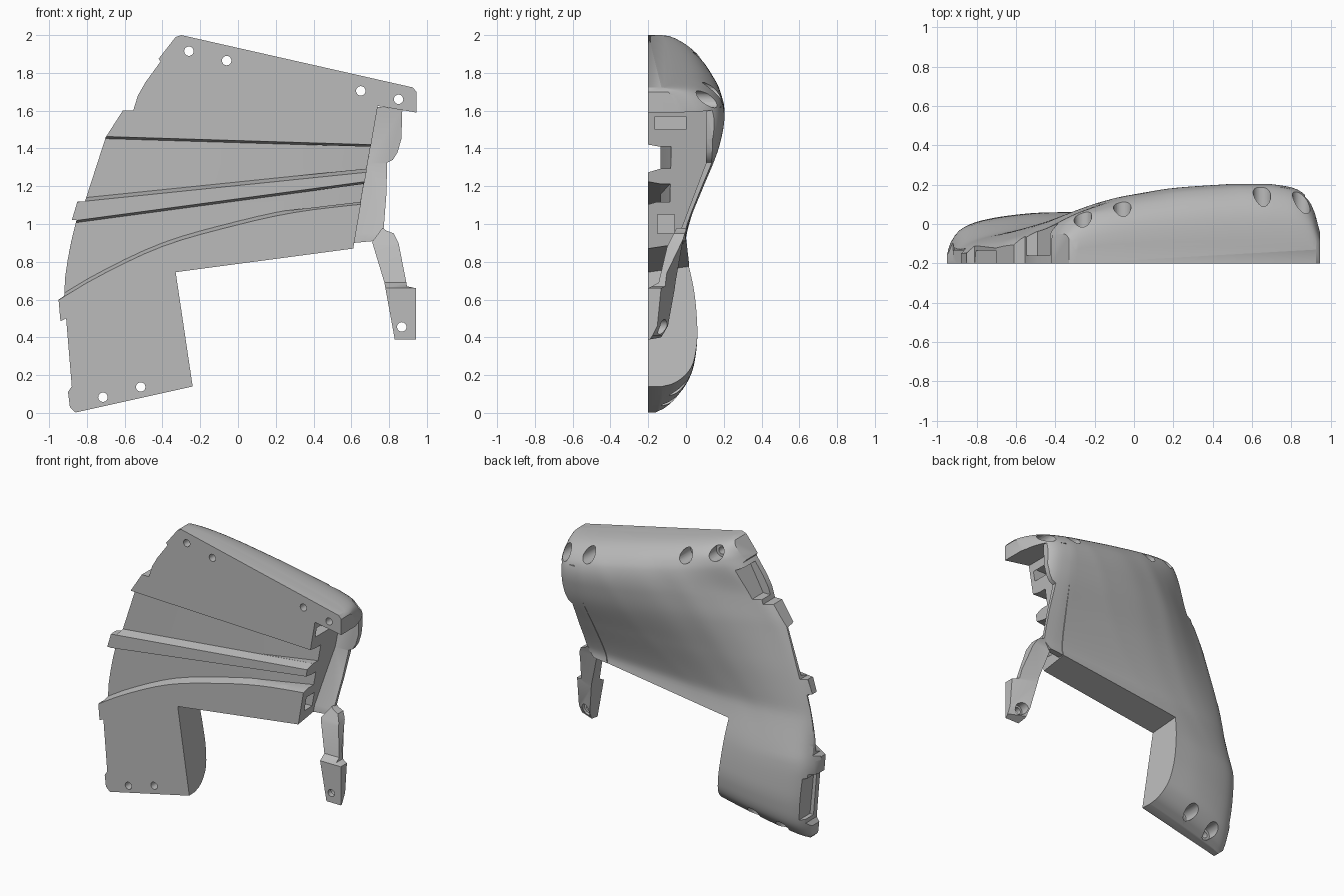
import bpy, bmesh, math

if "Cube" in bpy.data.objects:
    bpy.data.objects.remove(bpy.data.objects["Cube"])

grey = bpy.data.materials.new("matte grey")
grey.use_nodes = True
grey.diffuse_color = (0.5, 0.5, 0.5, 1)
grey.node_tree.nodes["Principled BSDF"].inputs["Base Color"].default_value = (0.5, 0.5, 0.5, 1)

FRONT = -0.2
APEX_X, APEX_Z = 3.88, 1.055      # where the lines of the top and bottom ends meet


def curve(points, v):
    """Smooth interpolation through a list of (position, value) pairs."""
    if v <= points[0][0]:
        return points[0][1]
    if v >= points[-1][0]:
        return points[-1][1]
    n = len(points)
    i = next(k for k in range(n - 1) if v <= points[k + 1][0])

    def slope(k):
        a, b = points[max(k - 1, 0)], points[min(k + 1, n - 1)]
        return (b[1] - a[1]) / (b[0] - a[0])
    (x0, y0), (x1, y1) = points[i], points[i + 1]
    w = x1 - x0
    t = (v - x0) / w
    return ((1 + 2 * t) * (1 - t) ** 2 * y0 + t * (1 - t) ** 2 * w * slope(i)
            + t * t * (3 - 2 * t) * y1 + t * t * (t - 1) * w * slope(i + 1))


# Shape of the rounded back: crest along the length, and falloff to each side
CREST = [(-.223, -.15), (-.219, -.08), (-.21, -.02), (-.195, .03), (-.17, .055), (-.145, .06), (-.1, .045),
         (-.04, 0), (-.016, .015), (.043, .09), (.1, .165), (.14, .197), (.165, .203), (.185, .19),
         (.198, .163), (.208, .128), (.218, .07), (.2235, 0), (.2265, -.1)]
EDGE = [(0, -.9), (.5, -.95), (.6, -.945), (1.02, -.88), (1.46, -.7), (1.6, -.62), (1.87, -.44), (2, -.4)]
FULL_ROUND = [(0, .2), (.02, .36), (.05, .51), (.1, .66), (.2, .79), (.35, .88), (.55, .95), (.75, .99), (1, 1)]
SOFT_ROUND = [(0, .22), (.04, .33), (.12, .45), (.27, .65), (.36, .75), (.45, .83), (.55, .88), (.72, .95), (1, 1)]
SOFTNESS = [(.6, 0), (1.3, 1), (1.65, 1), (1.9, .1)]
RIGHT_ROUND = [(0, .35), (.01, .5), (.03, .68), (.06, .82), (.1, .91), (.15, .96), (.25, 1)]
WIDTH = [(.6, .62), (.8, .7), (1.1, 1), (1.4, 1.1), (2, 1.1)]


def finish(bm, name):
    bmesh.ops.recalc_face_normals(bm, faces=bm.faces)
    mesh = bpy.data.meshes.new(name)
    bm.to_mesh(mesh)
    bm.free()
    mesh.materials.append(grey)
    ob = bpy.data.objects.new(name, mesh)
    bpy.context.collection.objects.link(ob)
    return ob


def add_prism(bm, points, y0, y1, far=None):
    """Extrude an outline in x and z from y0 to y1; y1 may depend on x, far is an optional end outline."""
    end = y1 if callable(y1) else lambda x: y1
    a = [bm.verts.new((x, y0, z)) for x, z in points]
    b = [bm.verts.new((x, end(x), z)) for x, z in far or points]
    bm.faces.new(a)
    bm.faces.new(b[::-1])
    for i in range(len(a)):
        j = (i + 1) % len(a)
        bm.faces.new((a[i], a[j], b[j], b[i]))


def prism(name, *parts):
    bm = bmesh.new()
    for part in parts:
        add_prism(bm, *part)
    return finish(bm, name)


def side_prism(name, points, x0, x1, slope=0):
    """Extrude an outline in y and z along x; slope leans the low rear points forward."""
    bm = bmesh.new()
    add_prism(bm, points, x0, x1)
    for v in bm.verts:
        v.co.x, v.co.y = v.co.y, v.co.x
        if v.co.z < .67 and v.co.y > FRONT + .01:
            v.co.y -= slope * (v.co.x - .86)
    return finish(bm, name)


def disc(x, z, r):
    return [(x + r * math.cos(k * math.tau / 20), z + r * math.sin(k * math.tau / 20)) for k in range(20)]


def back_solid(name):
    """Block whose rear is the rounded back surface."""
    rows, cols = 100, 64
    bm = bmesh.new()
    back, front = [], []
    for j in range(rows + 1):
        phi = .234 * math.sin((j / rows - .5) * math.pi * .84) / math.sin(.42 * math.pi)
        back.append([])
        front.append([])
        for i in range(cols + 1):
            c = -.03 + 1.03 * (.5 - .5 * math.cos(math.pi * i / cols))
            x, z = -.7, 1
            for _ in range(8):
                z = APEX_Z + phi * (APEX_X - x)
                left = curve(EDGE, z)
                x = left + (1.0 - left) * c
            s, soft = (x - left) / curve(WIDTH, z), curve(SOFTNESS, z)
            side = curve(FULL_ROUND, s) * (1 - soft) + curve(SOFT_ROUND, s) * soft
            y = FRONT + (curve(CREST, phi) - FRONT) * side * curve(RIGHT_ROUND, .945 - x)
            back[-1].append(bm.verts.new((x, y, z)))
            front[-1].append(bm.verts.new((x, -.5, z)))
    for j in range(rows):
        for i in range(cols):
            for g in (back, front):
                bm.faces.new((g[j][i], g[j][i + 1], g[j + 1][i + 1], g[j + 1][i]))
    rim = ([(0, i) for i in range(cols)] + [(j, cols) for j in range(rows)]
           + [(rows, i) for i in range(cols, 0, -1)] + [(j, 0) for j in range(rows, 0, -1)])
    for k, (j, i) in enumerate(rim):
        m, n = rim[(k + 1) % len(rim)]
        bm.faces.new((back[j][i], back[m][n], front[m][n], front[j][i]))
    return finish(bm, name)


def boolean(ob, other, operation):
    mod = ob.modifiers.new(operation, 'BOOLEAN')
    mod.operation, mod.object, mod.solver = operation, other, 'EXACT'
    bpy.context.view_layer.objects.active = ob
    bpy.ops.object.modifier_apply(modifier=mod.name)
    bpy.data.objects.remove(other)


def smooth(ob):
    bpy.ops.object.select_all(action='DESELECT')
    ob.select_set(True)
    bpy.context.view_layer.objects.active = ob
    bpy.ops.object.shade_smooth_by_angle(angle=math.radians(32))


# Main shell outline, with small steps along its right edge and leaning lower walls
outline = [(-.3, 2), (.925, 1.723), (.945, 1.7), (.945, 1.59), (.74, 1.625), (.61, .87),
           (-.33, .745), (-.24, .14), (-.86, .002), (-.89, .03), (-.9, .11), (-.88, .14),
           (-.91, .5), (-.94, .485), (-.95, .6), (-.92, .62), (-.915, .72), (-.9, .82), (-.88, .92),
           (-.855, 1.02), (-.88, 1.02), (-.85, 1.12), (-.81, 1.12), (-.7, 1.46), (-.61, 1.6), (-.555, 1.6),
           (-.53, 1.68), (-.49, 1.75), (-.41, 1.86), (-.42, 1.875), (-.33, 1.99)]
rear = list(outline)
rear[5:8] = [(.61, .96), (-.37, .83), (-.28, .131)]
shell = prism("shell", (outline, FRONT, .4, rear))


# Two long channels in the flat front with sloping sides, deeper at the left end
def channel(top, bottom):
    far = [(x, z - .012) for x, z in top] + [(x, z + .02) for x, z in bottom]
    return top + bottom, FRONT - .004, -.135, far


bend = [(-1, .565), (-.75, .715), (-.4, .88), (0, .995), (.3, 1.06), (.62, 1.1), (.8, 1.115)]
swept = [(.8 - k * .1, curve(bend, .8 - k * .1)) for k in range(19)]
boolean(shell, prism("channels", channel([(-1, 1.473), (.8, 1.418)], [(.8, 1.285), (-1, 1.1)]),
                     channel([(-1, 1), (.8, 1.242)], swept)), 'DIFFERENCE')
ramp = lambda x: -.137 + .13 * (x - .25)
boolean(shell, prism("channel_ends",
                     ([(.25, 1.423), (.8, 1.406), (.8, 1.305), (.25, 1.25)], -.16, ramp),
                     ([(.25, 1.156), (.8, 1.23), (.8, 1.135), (.25, 1.07)], -.16, ramp)), 'DIFFERENCE')

# Pockets in the end wall and slots along the right edge
pockets = prism("pockets",
                ([(.6, 1.5), (.73, 1.5), (.73, 1.59), (.6, 1.59)], -.165, 0),
                ([(.53, .95), (.8, .95), (.8, 1.05), (.53, 1.05)], -.15, -.06),
                ([(-.44, 1.84), (-.385, 1.82), (-.49, 1.63), (-.65, 1.63)], -.16, .5),
                ([(-1, .47), (-.885, .47), (-.855, .17), (-1, .17)], -.16, .5))
boolean(shell, pockets, 'DIFFERENCE')

# Screw holes with wider bores from behind
top_holes = [(-.26, 1.915), (-.06, 1.865), (.65, 1.705), (.85, 1.66)]
low_holes = [(-.715, .083), (-.515, .137)]
boolean(shell, prism("holes", *[(disc(x, z, .025), -.3, .5) for x, z in top_holes + low_holes]), 'DIFFERENCE')
boolean(shell, prism("bores", *[(disc(x, z, .045), -.03, .5) for x, z in top_holes],
                     *[(disc(x, z, .045), -.13, .5) for x, z in low_holes]), 'DIFFERENCE')
boolean(shell, back_solid("back"), 'INTERSECT')
smooth(shell)

# Strip that carries the back surface past the end wall
strip = prism("end_strip", ([(.732, 1.62), (.87, 1.61), (.865, 1.45), (.845, 1.38), (.82, 1.34), (.79, 1.325),
                             (.785, 1.15), (.77, .96), (.72, .91), (.615, .9)], -.45, .4))
boolean(strip, side_prism("strip_side", [(.105, 1.8), (.105, 1.32), (-.035, .95), (-.05, .8), (.3, .8), (.3, 1.8)],
                          .5, 1), 'INTERSECT')
boolean(strip, back_solid("skin"), 'INTERSECT')
smooth(strip)

# Hanging arm with a screw foot whose rear slopes towards the outside
arm = prism("hanging_arm", ([(.71, .905), (.765, .98), (.785, .965), (.825, .95), (.85, .9), (.895, .67),
                             (.942, .66), (.942, .388), (.83, .388), (.775, .69)], -.4, .4))
side = [(-.04, 1.0), (.01, 1.0), (-.015, .92), (-.095, .66), (-.115, .46), (-.14, .41), (-.2, .388),
        (-.2, .66), (-.145, .69), (-.1, .88)]
boolean(arm, side_prism("arm_side", side, .7, .96, .45), 'INTERSECT')
boolean(arm, prism("foot_hole", (disc(.867, .455, .025), -.3, .3)), 'DIFFERENCE')
boolean(arm, prism("foot_bore", (disc(.867, .455, .04), -.165, .3)), 'DIFFERENCE')
smooth(arm)
